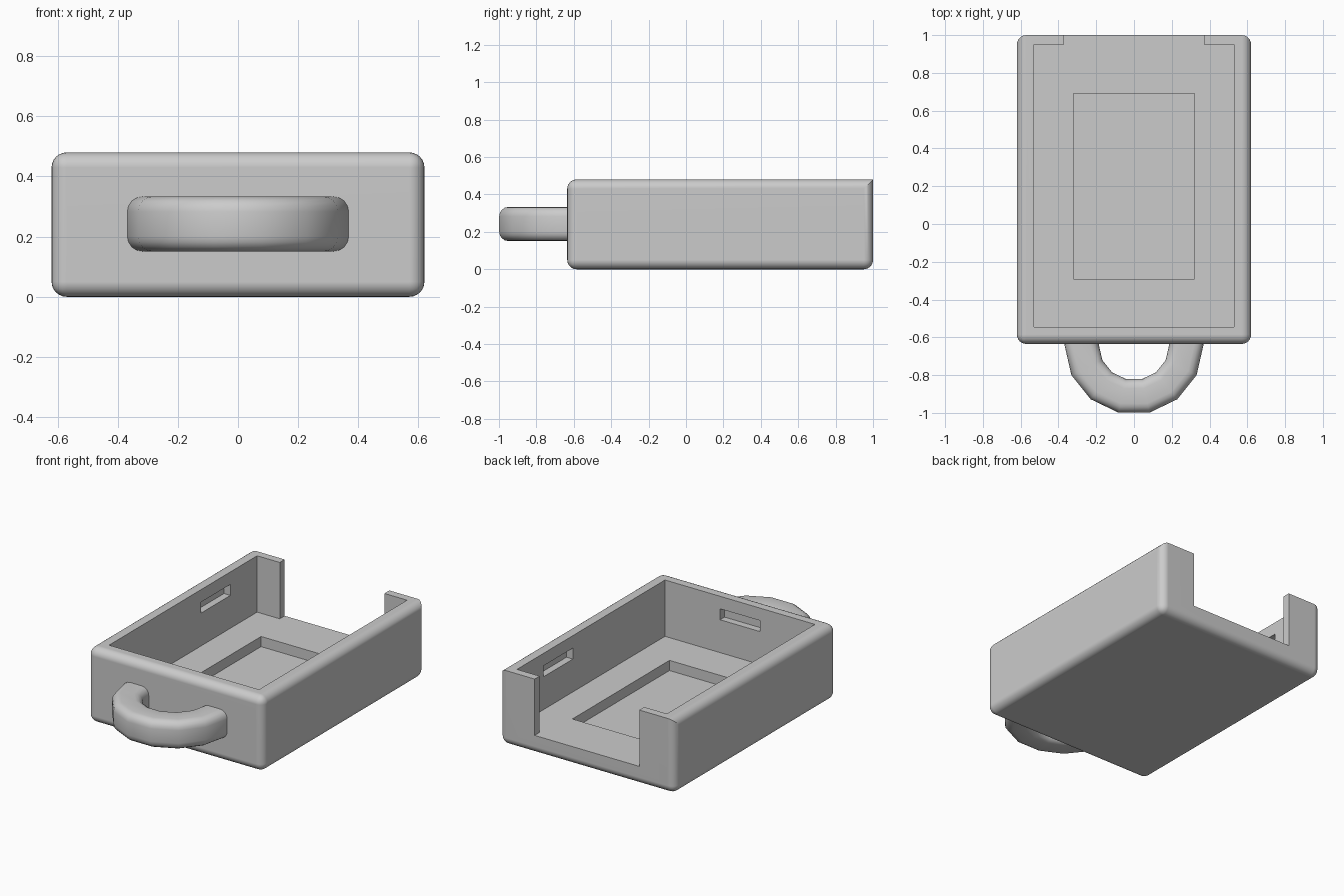
import bpy, bmesh, math
from mathutils import Vector

cube = bpy.data.objects.get("Cube")
if cube:
    bpy.data.objects.remove(cube, do_unlink=True)

W, FRONT, BACK, H = 0.62, -0.635, 1.0, 0.48   # outer body
FLOOR, BEVEL = 0.12, 0.05

grey = bpy.data.materials.new("plain_grey")
grey.use_nodes = True
colour = (0.6, 0.6, 0.6, 1)
grey.diffuse_color = colour
grey.node_tree.nodes["Principled BSDF"].inputs["Base Color"].default_value = colour


def make(name, bm):
    bmesh.ops.recalc_face_normals(bm, faces=bm.faces)
    mesh = bpy.data.meshes.new(name)
    bm.to_mesh(mesh)
    bm.free()
    obj = bpy.data.objects.new(name, mesh)
    mesh.materials.append(grey)
    bpy.context.collection.objects.link(obj)
    return obj


def prism(outline, z0, z1):
    bm = bmesh.new()
    face = bm.faces.new([bm.verts.new((x, y, z0)) for x, y in outline])
    top = bmesh.ops.extrude_face_region(bm, geom=[face])["geom"]
    verts = [g for g in top if isinstance(g, bmesh.types.BMVert)]
    bmesh.ops.translate(bm, verts=verts, vec=(0, 0, z1 - z0))
    return bm


def block(x0, x1, y0, y1, z0, z1):
    return prism([(x0, y0), (x1, y0), (x1, y1), (x0, y1)], z0, z1)


def activate(obj):
    bpy.ops.object.select_all(action="DESELECT")
    obj.select_set(True)
    bpy.context.view_layer.objects.active = obj


def cut(obj, bm):
    cutter = make("cutter", bm)
    cutter.hide_render = True
    mod = obj.modifiers.new("cut", "BOOLEAN")
    mod.operation, mod.solver, mod.object = "DIFFERENCE", "EXACT", cutter
    activate(obj)
    bpy.ops.object.modifier_apply(modifier=mod.name)
    bpy.data.objects.remove(cutter, do_unlink=True)


def smooth(obj):
    activate(obj)
    bpy.ops.object.shade_smooth_by_angle(angle=math.radians(30))


# Tray body, rounded on every edge except the top back one
bm = block(-W, W, FRONT, BACK, 0, H)
rounded = [e for e in bm.edges
           if not all(v.co.y > 0.9 and v.co.z > 0.4 for v in e.verts)]
bmesh.ops.recalc_face_normals(bm, faces=bm.faces)
bmesh.ops.bevel(bm, geom=rounded, offset=BEVEL, segments=6, profile=0.5,
                affect="EDGES", clamp_overlap=True)
tray = make("tray_body", bm)

# Cavity running out through the notch in the back wall
half = [(0.53, -0.545), (0.53, 0.95), (0.37, 0.95), (0.37, 1.2)]
cut(tray, prism(half + [(-x, y) for x, y in reversed(half)], FLOOR, 0.7))

# Recess in the floor
cut(tray, block(-0.32, 0.32, -0.29, 0.69, 0.055, 0.3))

# Blind slots inside the front and side walls
cut(tray, block(-0.14, 0.14, -0.59, -0.5, 0.33, 0.40))
for side in (-1, 1):
    xs = sorted((side * 0.5, side * 0.575))
    cut(tray, block(*xs, 0.385, 0.68, 0.33, 0.40))

smooth(tray)
weighted = tray.modifiers.new("clean_shading", "WEIGHTED_NORMAL")
weighted.keep_sharp = True

# Handle: rounded square section swept round half a 14-sided ring
R, SIZE, ROUND, MID_Z, CENTRE_Y = 0.277, 0.091, 0.05, 0.242, -0.64
section = []
for corner in range(4):
    mid = math.radians(45 + 90 * corner)
    cx = math.copysign(SIZE - ROUND, math.cos(mid))
    cz = math.copysign(SIZE - ROUND, math.sin(mid))
    for step in range(5):
        a = math.radians(90 * corner + 22.5 * step)
        section.append((cx + ROUND * math.cos(a), cz + ROUND * math.sin(a)))

bm = bmesh.new()
stations = [(math.pi, 0.03)]
stations += [(math.pi + math.pi * i / 7, 0) for i in range(8)]
stations += [(2 * math.pi, 0.03)]
rings = []
for angle, shift in stations:
    out = Vector((math.cos(angle), math.sin(angle), 0))
    base = Vector((0, CENTRE_Y + shift, MID_Z))
    rings.append([bm.verts.new(base + out * (R + u) + Vector((0, 0, v)))
                  for u, v in section])
n = len(section)
for a, b in zip(rings, rings[1:]):
    for i in range(n):
        j = (i + 1) % n
        bm.faces.new((a[i], a[j], b[j], b[i]))
bm.faces.new(rings[0])
bm.faces.new(rings[-1])
smooth(make("pull_handle", bm))
